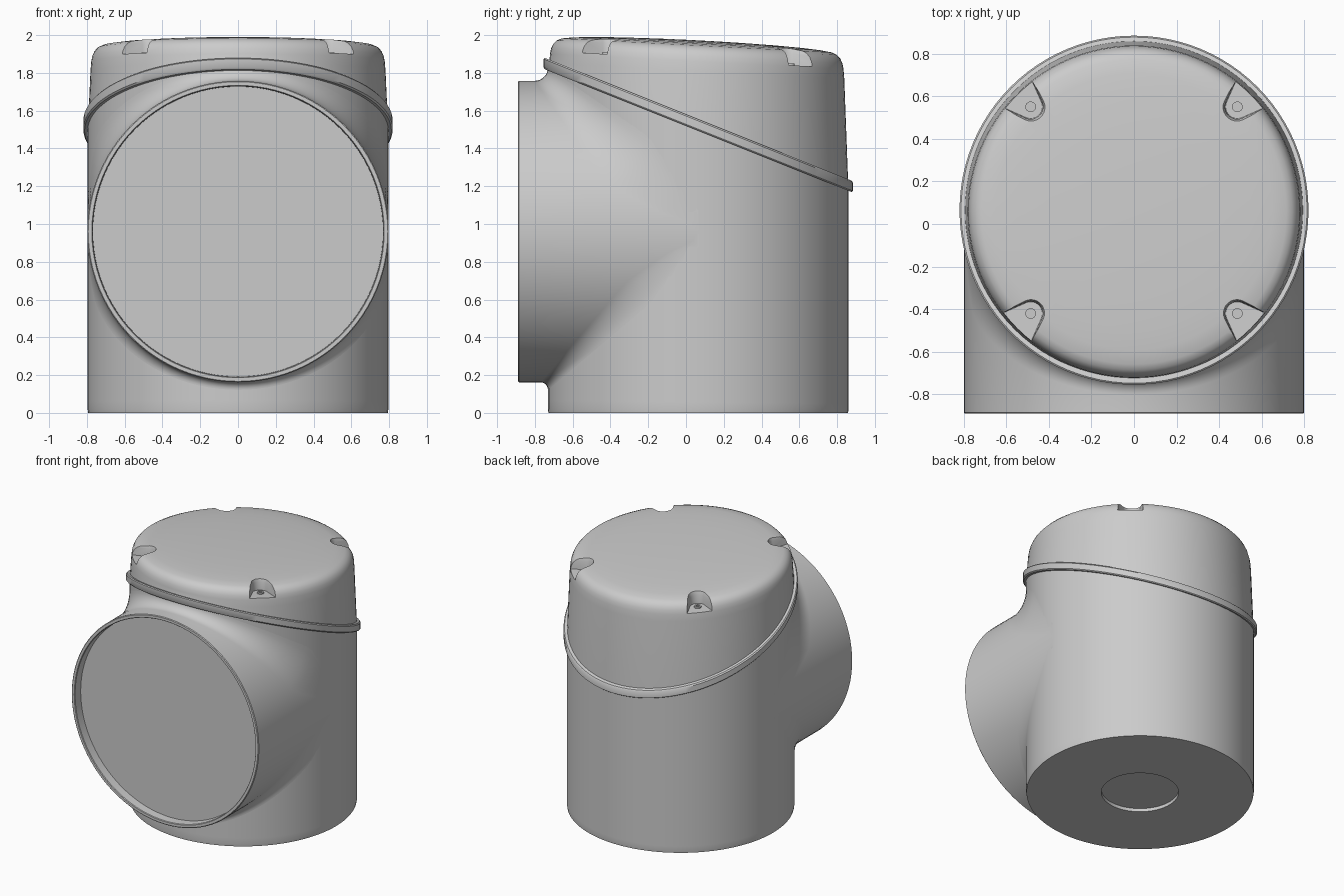
import bpy, bmesh
from math import sin, cos, pi, sqrt, radians

if "Cube" in bpy.data.objects:
    bpy.data.objects.remove(bpy.data.objects["Cube"])

N = 96            # segments around each round part
CY = 0.065        # axis of the upright cylinder
R = 0.796         # its radius
PZ, PR = 0.96, 0.798   # axis height and radius of the side port


def seam(y):
    """Height of the slanted joint between body and cap."""
    return 1.55 - 0.4 * y


def smooth(ob, angle=35):
    bpy.ops.object.select_all(action='DESELECT')
    ob.select_set(True)
    bpy.context.view_layer.objects.active = ob
    bpy.ops.object.shade_smooth_by_angle(angle=radians(angle))


def finish(name, bm):
    bmesh.ops.remove_doubles(bm, verts=bm.verts, dist=1e-5)
    bmesh.ops.recalc_face_normals(bm, faces=bm.faces)
    me = bpy.data.meshes.new(name)
    bm.to_mesh(me)
    bm.free()
    ob = bpy.data.objects.new(name, me)
    bpy.context.collection.objects.link(ob)
    return ob


def loft(bm, rows, start=True, end=True, wrap=False):
    """Skin a list of closed point loops, with optional end caps."""
    vs = [[bm.verts.new(p) for p in row] for row in rows]
    pairs = list(zip(vs, vs[1:])) + ([(vs[-1], vs[0])] if wrap else [])
    for a, b in pairs:
        n = len(a)
        for i in range(n):
            j = (i + 1) % n
            bm.faces.new((a[i], a[j], b[j], b[i]))
    if start:
        bm.faces.new(vs[0][::-1])
    if end:
        bm.faces.new(vs[-1])


def circle(r, zf, shift=0):
    """Loop about the upright axis; zf gives the height from y."""
    pts = []
    for i in range(N):
        a = 2 * pi * i / N
        y = CY + shift + r * sin(a)
        pts.append((r * cos(a), y, zf(y)))
    return pts


# Body: recessed hole in the base, straight wall, slanted top edge
rows = [circle(r, lambda y, z=z: z) for r, z in
        [(0.27, 0.025), (0.27, 0), (R - 0.003, 0), (R, 0.02)]]
for k in range(1, 41):
    t = k / 40
    rows.append(circle(R, lambda y, t=t: 0.02 + t * (seam(y) - 0.02)))
bm = bmesh.new()
loft(bm, rows, True, False)
# open the wall where the port joins
hidden = [f for f in bm.faces if f.calc_center_median().y < 0 and
          all(v.co.x ** 2 + (v.co.z - PZ) ** 2 < 0.74 ** 2 and v.co.y < 0 for v in f.verts)]
bmesh.ops.delete(bm, geom=hidden, context='FACES')
smooth(finish("body", bm))

# Port: recessed face, rim, straight collar and a fillet running onto the body
rows = [[(r * cos(2 * pi * i / N), y, PZ + r * sin(2 * pi * i / N)) for i in range(N)]
        for r, y in [(0.768, -0.82), (0.770, -0.885), (0.774, -0.89),
                     (0.793, -0.89), (PR, -0.885)]]
STEPS = 10
for k in range(STEPS + 1):
    t = 0.5 * pi * k / STEPS
    row = []
    for i in range(N):
        a = 2 * pi * i / N
        s, sg = abs(sin(a)), (1 if sin(a) >= 0 else -1)
        x = PR * cos(a)
        yi = CY - sqrt(max(0, R * R - x * x))
        d = (0.07 + 0.25 * (1 - s)) if sg > 0 else (0.04 + 0.12 * (1 - s))
        d *= min(1, 3 * s)
        row.append((x, yi - d + d * sin(t), PZ + PR * sin(a) + sg * d * (1 - cos(t))))
    rows.append(row)
bm = bmesh.new()
loft(bm, rows, True, False)
smooth(finish("side_port", bm))

# Slanted sealing ring
rows = [circle(r, lambda y, h=h: seam(y) + h) for r, h in
        [(0.77, -0.03), (0.812, -0.03), (0.819, -0.022),
         (0.819, 0.022), (0.812, 0.03), (0.77, 0.03)]]
bm = bmesh.new()
loft(bm, rows, False, False, wrap=True)
smooth(finish("seal_ring", bm))

# Cap: tapered wall, tight rounded shoulder, shallow tilted dome leaning forward
rows = [circle(R - 0.002, seam)]
for r, z in [(0.781, 1.81), (0.777, 1.86), (0.771, 1.89), (0.760, 1.914), (0.742, 1.933),
             (0.715, 1.945), (0.65, 1.954), (0.55, 1.961), (0.40, 1.967),
             (0.20, 1.971), (0.06, 1.972)]:
    rows.append(circle(r, lambda y, z=z: z - 0.052 * (y - CY), -0.008))
bm = bmesh.new()
loft(bm, rows)
cap = finish("cap", bm)

# Screw pockets: round inside, flaring outwards, cut into the shoulder
SCREWS = [(sx * 0.485, CY + sy * 0.485) for sx in (-1, 1) for sy in (-1, 1)]


def floor(y):
    return 1.87 - 0.06 * (y - CY)


cut = bmesh.new()
for px, py in SCREWS:
    L = sqrt(px ** 2 + (py - CY) ** 2)
    ux, uy = px / L, (py - CY) / L
    tip = [(0.055 * cos(a), 0.055 * sin(a)) for a in
           [radians(115 + 130 * k / 12) for k in range(13)]]
    outline = tip + [(0.25, -0.155), (0.25, 0.155)]

    def level(scale, zf):
        pts = []
        for u, v in outline:
            x = px + scale * (u * ux - v * uy)
            y = py + scale * (u * uy + v * ux)
            pts.append((x, y, zf(y)))
        return pts
    loft(cut, [level(1, floor), level(1.06, lambda y: floor(y) + 0.06),
               level(1.35, lambda y: floor(y) + 0.11), level(1.35, lambda y: 2.2)])
cutter = finish("pocket_cutter", cut)
cutter.hide_render = True
mod = cap.modifiers.new("pockets", 'BOOLEAN')
mod.operation = 'DIFFERENCE'
mod.solver = 'EXACT'
mod.object = cutter
bpy.context.view_layer.objects.active = cap
bpy.ops.object.modifier_apply(modifier="pockets")
bpy.data.objects.remove(cutter)
smooth(cap, 30)

# Screw heads with a socket
bm = bmesh.new()
for px, py in SCREWS:
    z = floor(py)
    loft(bm, [[(px + r * cos(2 * pi * i / 24), py + r * sin(2 * pi * i / 24), z + h)
               for i in range(24)]
              for r, h in [(0.025, -0.01), (0.025, 0.01), (0.014, 0.01), (0.014, 0.003)]])
smooth(finish("screws", bm))
